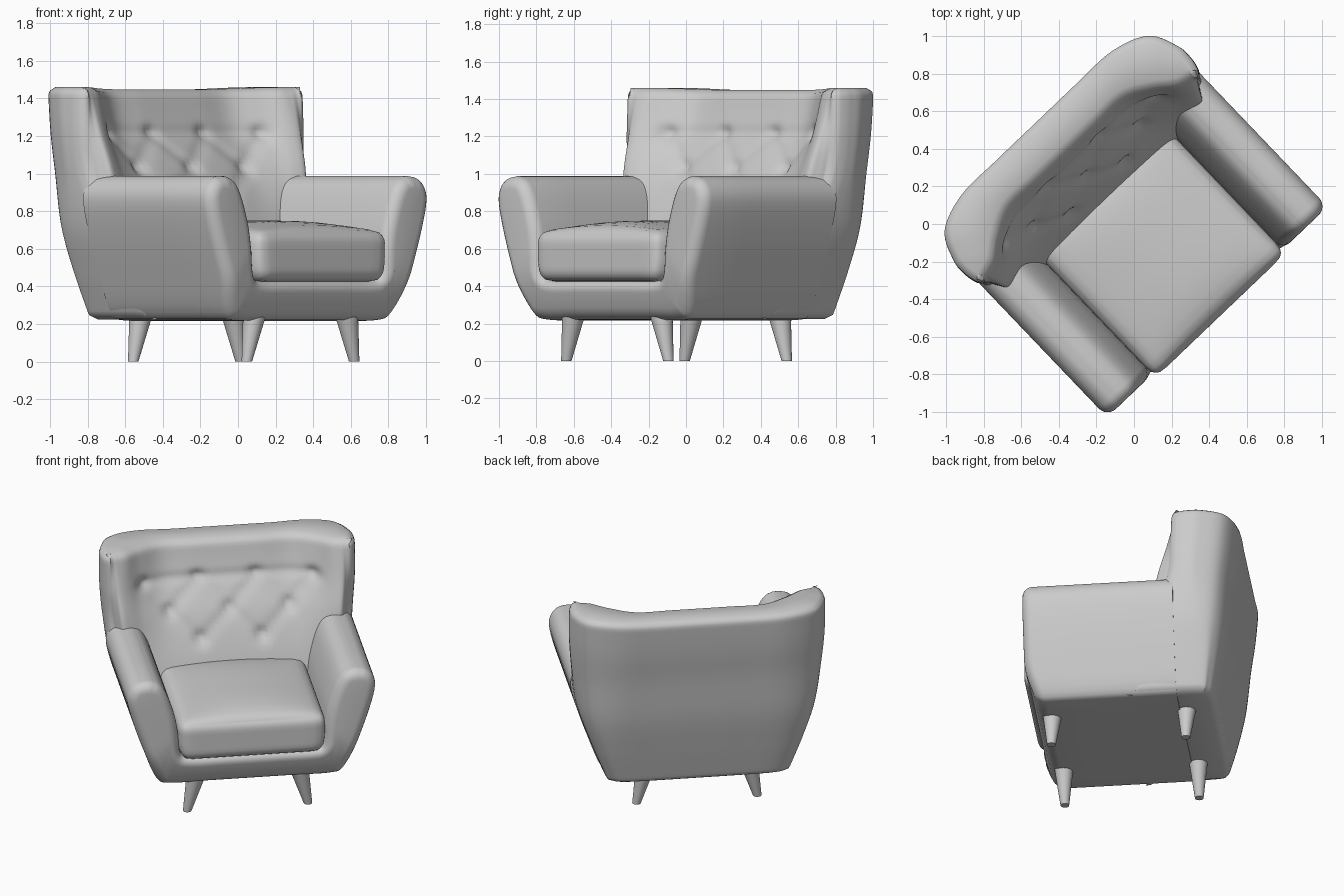
import bpy, bmesh, math
from mathutils import Matrix, Vector

cube = bpy.data.objects.get("Cube")
if cube:
    bpy.data.objects.remove(cube)

TURN = Matrix.Rotation(math.radians(43.7), 4, 'Z') @ Matrix.Translation((-0.003, 0, 0))


def material(name, value):
    m = bpy.data.materials.new(name)
    m.use_nodes = True
    m.diffuse_color = (value, value, value, 1)
    m.node_tree.nodes["Principled BSDF"].inputs["Base Color"].default_value = m.diffuse_color
    return m


GREY = material("light grey", 0.6)


def finish(bm, name, angle=50):
    bmesh.ops.recalc_face_normals(bm, faces=bm.faces)
    bm.transform(TURN)
    mesh = bpy.data.meshes.new(name)
    bm.to_mesh(mesh)
    bm.free()
    mesh.materials.append(GREY)
    ob = bpy.data.objects.new(name, mesh)
    bpy.context.collection.objects.link(ob)
    bpy.ops.object.select_all(action='DESELECT')
    ob.select_set(True)
    bpy.context.view_layer.objects.active = ob
    bpy.ops.object.shade_smooth_by_angle(angle=math.radians(angle))


def spline(pts, n):
    """Catmull-Rom curve through pts, sampled n times."""
    p = [Vector(q) for q in pts]
    p = [2 * p[0] - p[1]] + p + [2 * p[-1] - p[-2]]
    out = []
    for k in range(n):
        t = k / (n - 1) * (len(pts) - 1)
        i = min(int(t), len(pts) - 2)
        t -= i
        a, b, c, d = p[i:i + 4]
        out.append(0.5 * (2 * b + (c - a) * t + (2 * a - 5 * b + 4 * c - d) * t ** 2
                          + (3 * b - a - 3 * c + d) * t ** 3))
    return out


def band(outer, inner, n):
    """Mirrored closed outline: outer edge one way, inner edge back again."""
    def both(half):
        s = spline(half, n)
        return [Vector((-q.x, q.y)) for q in s[:0:-1]] + s
    return both(outer) + both(inner)[::-1]


def inset(ring, d):
    """Shrink a closed outline by d along its normals."""
    area = sum(a.x * b.y - a.y * b.x for a, b in zip(ring, ring[1:] + ring[:1]))
    s = math.copysign(d, area)
    out = []
    for i, p in enumerate(ring):
        t = (ring[(i + 1) % len(ring)] - ring[i - 1]).normalized()
        out.append(p + Vector((-t.y, t.x)) * s)
    return out


def loft(rings):
    """Skin the rings; close both ends with quads across the band."""
    bm = bmesh.new()
    vs = [[bm.verts.new(p) for p in r] for r in rings]
    n = len(vs[0])
    for a, b in zip(vs, vs[1:]):
        for i in range(n):
            j = (i + 1) % n
            bm.faces.new((a[i], a[j], b[j], b[i]))
    for r in (vs[0], vs[-1]):
        for i in range(n // 2 - 1):
            bm.faces.new((r[i], r[i + 1], r[n - 2 - i], r[n - 1 - i]))
    return bm


def ease(x):
    x = max(0, min(1, x))
    return x * x * (3 - 2 * x)


# Arms and front rail: one U-shaped section run front to back
u_ring = band([(0, .22), (.3, .22), (.52, .22), (.61, .26), (.70, .48), (.775, .70), (.81, .85),
               (.795, .93), (.75, .975), (.69, .988)],
              [(0, .43), (.2, .43), (.4, .43), (.465, .46), (.48, .60), (.50, .72), (.54, .85),
               (.575, .925), (.61, .965), (.655, .986)], 40)
R = 0.065
rings = []
for k in range(7):
    a = k / 6 * math.pi / 2
    flat = inset(u_ring, R * (1 - math.sin(a)))
    rings.append([(p.x, -.645 + .08 * (1 - ease((p.y - .16) / .32)) + R * (1 - math.cos(a)), p.y)
                  for p in flat])
for y in (-.3, 0, .34):
    rings.append([(p.x, y, p.y) for p in u_ring])
finish(loft(rings), "arms_and_front_rail")

# Tufting: button points and the folds that join them
rows = [[(x, 1.215) for x in (-.56, -.19, .19, .56)],
        [(x, 1.03) for x in (-.39, 0, .39)],
        [(x, .86) for x in (-.2, .2)]]
buttons = [Vector(b) for r in rows for b in r]
folds = [(Vector(up[i + s]), Vector(lo[i])) for up, lo in zip(rows, rows[1:])
         for i in range(len(lo)) for s in (0, 1)]
folds += [(Vector(a), Vector(b)) for a, b in zip(rows[0], rows[0][1:])]


def tuft(x, z):
    p = Vector((x, z))
    dent = sum(.03 * math.exp(-((p - b).length / .04) ** 2) for b in buttons)
    crease = 0
    for a, b in folds:
        t = max(0, min(1, (p - a).dot(b - a) / (b - a).length_squared))
        crease = max(crease, .012 * math.exp(-((p - a.lerp(b, t)).length / .035) ** 2))
    return dent + crease


# Backrest with wrap-round wings: C-shaped plan that changes with height
# each level: height, half width, rear, inner front, wing hollow, wing front, corner size
levels = spline([(.225, .60, .575, .10, .04, .02, .13), (.48, .697, .63, .14, .10, .10, .17),
                 (.72, .775, .675, .20, .185, .20, .22), (1.0, .815, .705, .325, .225, .305, .26),
                 (1.22, .832, .735, .455, .29, .325, .28),
                 (1.46, .832, .755, .53, .36, .335, .28)], 61)
rings = []
for z, w, rear, front, hollow, tip, c in levels:
    mix = lambda t: front + (hollow - front) * t
    ring = band([(0, rear), (w * .35, rear), (w - c, rear - .005), (w - c * .3, rear - c * .28),
                 (w - .008, rear - c * .8), (w, tip + .1), (w - .012, tip + .035),
                 (w - .03, tip + .006)],
                [(0, front), (w * .25, front), (w * .5, front), (w * .68, mix(.42)),
                 (w * .8, mix(.86)), (w * .875, hollow), (w * .915, (hollow + tip) / 2),
                 (w - .05, tip - .004)], 46)
    edge = max(0, (z - 1.41) / .05, (.255 - z) / .03)
    ring = inset(ring, .04 * (1 - math.sqrt(max(0, 1 - edge ** 2))))
    half = len(ring) // 2
    lift = lambda p: z - .012 * ease((z - 1.2) / .2) * (1 - ease((abs(p.x) - .3) / .45))
    rings.append([(p.x, p.y + (tuft(p.x, z) if i >= half else 0), lift(p))
                  for i, p in enumerate(ring)])
finish(loft(rings), "backrest")

# Seat cushion: rounded block with a crowned top
bm = bmesh.new()
bmesh.ops.create_cube(bm, size=2)
bmesh.ops.subdivide_edges(bm, edges=bm.edges[:], cuts=15, use_grid_fill=True)
size, r = Vector((.48, .48, .135)), .065
for v in bm.verts:
    unit = Vector([math.sin(c * math.pi / 2) for c in v.co])
    p = Vector([u * s for u, s in zip(unit, size)])
    core = Vector([max(-s + r, min(s - r, c)) for c, s in zip(p, size)])
    p = core + (p - core).normalized() * r if (p - core).length > 1e-6 else p
    if unit.z > 0:
        p.z += unit.z * .055 * (1 - unit.x ** 2) * (1 - unit.y ** 4)
    p.x *= 1 - .03 * ease(-unit.z)
    v.co = p + Vector((0, -.19, .56))
finish(bm, "seat_cushion")

# Tapered legs splayed to the sides
for side, name in ((1, "left"), (-1, "right")):
    for y, end in ((-.495, "front"), (.38, "back")):
        bm = bmesh.new()
        bmesh.ops.create_cone(bm, cap_ends=True, segments=20, radius1=.028, radius2=.064, depth=.26)
        for v in bm.verts:
            z = v.co.z + .13
            v.co = (v.co.x + side * (.395 - .23 * z) - .01, v.co.y + y, z)
        finish(bm, f"{end}_{name}_leg", 40)
